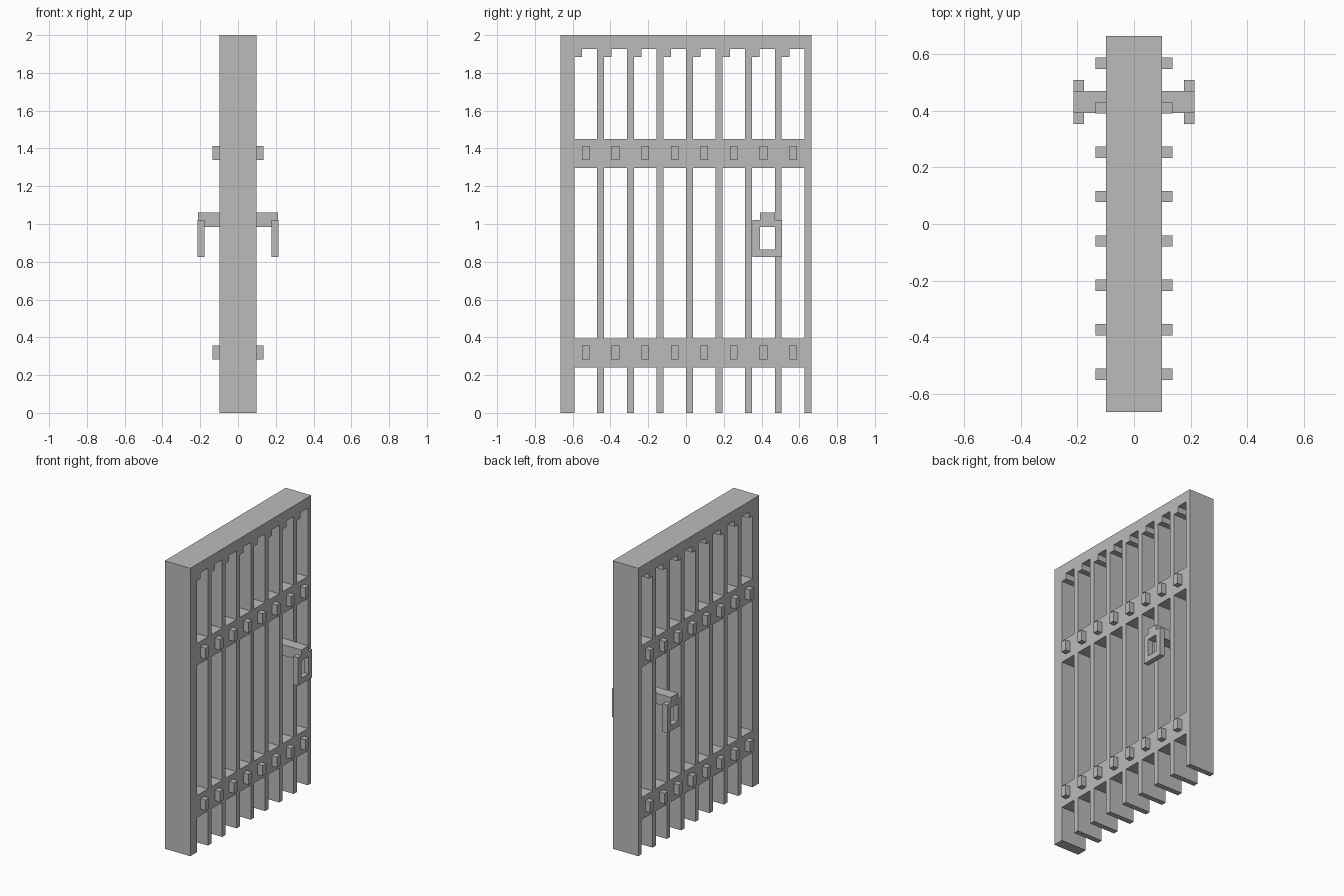
import bpy
import bmesh
from mathutils import Vector

cube = bpy.data.objects.get("Cube")
if cube:
    bpy.data.objects.remove(cube, do_unlink=True)

iron = bpy.data.materials.new("grey_iron")
iron.use_nodes = True
GREY = (0.5, 0.5, 0.5, 1)
iron.diffuse_color = GREY
iron.node_tree.nodes["Principled BSDF"].inputs["Base Color"].default_value = GREY

HALF_W, HALF_D, TOP = 0.664, 0.098, 2.0
COUNT, PITCH = 8, 0.1567
GAP_START, GAP_W = -0.59, 0.12
RAILS = [(0.24, 0.394), (1.297, 1.45)]
HEAD, STEP, STEP_W = 1.926, 1.885, 0.04


def slab(name, ys, zs, solid, x0, x1):
    """Extrude the solid cells of a y-z grid from x0 to x1."""
    bm = bmesh.new()
    for y0, y1 in zip(ys, ys[1:]):
        for z0, z1 in zip(zs, zs[1:]):
            if solid((y0 + y1) / 2, (z0 + z1) / 2):
                corners = [(y0, z0), (y1, z0), (y1, z1), (y0, z1)]
                bm.faces.new([bm.verts.new((x0, y, z)) for y, z in corners])
    bmesh.ops.remove_doubles(bm, verts=bm.verts, dist=1e-5)
    ext = bmesh.ops.extrude_face_region(bm, geom=bm.faces[:], use_keep_orig=True)
    moved = [v for v in ext["geom"] if isinstance(v, bmesh.types.BMVert)]
    bmesh.ops.translate(bm, verts=moved, vec=Vector((x1 - x0, 0, 0)))
    bmesh.ops.recalc_face_normals(bm, faces=bm.faces[:])
    mesh = bpy.data.meshes.new(name)
    bm.to_mesh(mesh)
    bm.free()
    mesh.materials.append(iron)
    obj = bpy.data.objects.new(name, mesh)
    bpy.context.collection.objects.link(obj)
    return obj


def box(name, x, y, z):
    return slab(name, y, z, lambda a, b: True, *x)


# Gate: post, bars, rails and stepped header in one piece
gaps = [GAP_START + i * PITCH for i in range(COUNT)]


def gate_solid(y, z):
    if z > HEAD or any(a < z < b for a, b in RAILS):
        return True
    for g in gaps:
        if g < y < g + GAP_W:
            return z > STEP and y < g + STEP_W
    return True


gate_ys = [-HALF_W] + [g + d for g in gaps for d in (0, STEP_W, GAP_W)] + [HALF_W]
gate_zs = [0, *RAILS[0], *RAILS[1], STEP, HEAD, TOP]
slab("gate_frame", gate_ys, gate_zs, gate_solid, -HALF_D, HALF_D)

# Studs on both faces of each rail
for rail, mid in (("lower", 0.32), ("upper", 1.375)):
    for i, g in enumerate(gaps):
        y = g + GAP_W / 2
        for side, s in (("left", 1), ("right", -1)):
            x = sorted((s * HALF_D, s * 0.136))
            box(f"{rail}_stud_{side}_{i + 1}", x, (y - 0.02, y + 0.02),
                (mid - 0.037, mid + 0.037))

# Handle: a bar through the gate with a square ring at each end
box("handle_bar", (-0.213, 0.213), (0.392, 0.47), (0.985, 1.06))
for side, s in (("left", 1), ("right", -1)):
    x = sorted((s * 0.177, s * 0.2132))
    slab(f"handle_ring_{side}", (0.353, 0.392, 0.47, 0.508), (0.825, 0.865, 0.985, 1.022),
         lambda y, z: not (0.392 < y < 0.47 and 0.865 < z < 0.985), *x)
